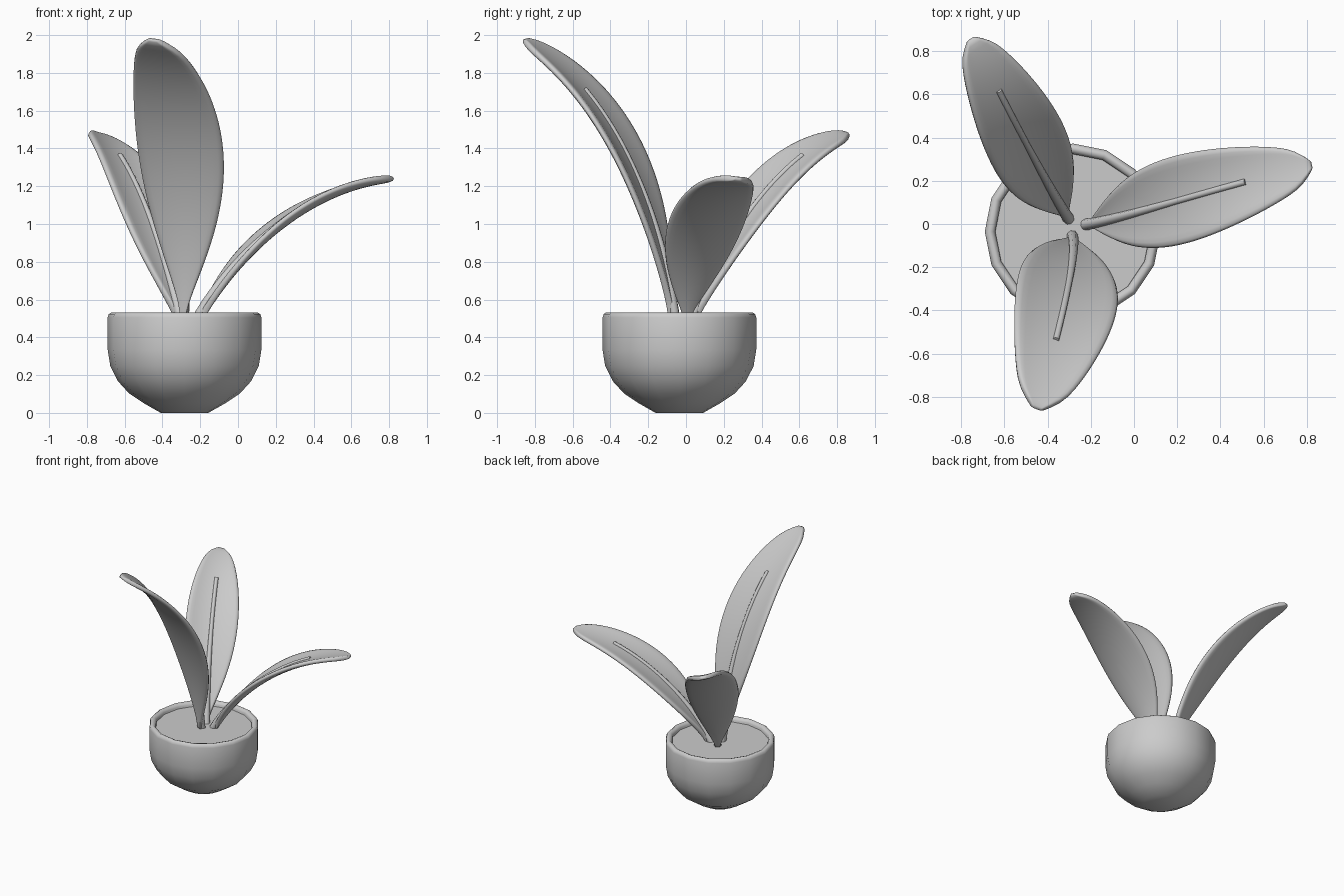
import bpy, math
from mathutils import Vector
from mathutils.geometry import interpolate_bezier

cube = bpy.data.objects.get("Cube")
if cube:
    bpy.data.objects.remove(cube)

grey = bpy.data.materials.new("plain grey")
grey.use_nodes = True
COLOUR = (0.6, 0.6, 0.6, 1)
grey.diffuse_color = COLOUR
grey.node_tree.nodes["Principled BSDF"].inputs["Base Color"].default_value = COLOUR


def add_object(name, data):
    obj = bpy.data.objects.new(name, data)
    bpy.context.collection.objects.link(obj)
    data.materials.append(grey)
    return obj


def add_mesh(name, verts, faces):
    mesh = bpy.data.meshes.new(name)
    mesh.from_pydata(verts, [], faces)
    mesh.shade_smooth()
    return add_object(name, mesh)


def lathe(name, profile, centre, sides=16):
    """Spin a (radius, height) profile around a vertical axis."""
    verts, faces = [], []
    for r, z in profile:
        for k in range(sides):
            a = math.tau * k / sides
            verts.append((centre[0] + r * math.cos(a), centre[1] + r * math.sin(a), z))
    for i in range(len(profile) - 1):
        for k in range(sides):
            a, b = i * sides + k, i * sides + (k + 1) % sides
            faces.append((a, b, b + sides, a + sides))
    faces.append(tuple(reversed(range(sides))))
    last = (len(profile) - 1) * sides
    faces.append(tuple(range(last, last + sides)))
    obj = add_mesh(name, verts, faces)
    obj.data.set_sharp_from_angle(angle=math.radians(50))
    return obj


# Bowl-shaped pot with a rounded rim, and the soil inside it
CENTRE = (-0.283, -0.035)
R = 0.407
bowl = [(R * math.sin(a), 0.335 - 0.335 * math.cos(a))
        for a in (math.radians(d) for d in (18, 32, 46, 60, 75, 90))]
bowl[0] = (bowl[0][0], 0.0)
rim = [(R, 0.505), (R - 0.006, 0.523), (R - 0.02, 0.532), (R - 0.037, 0.527),
       (R - 0.048, 0.51), (R - 0.05, 0.46)]
lathe("pot", bowl + rim, CENTRE)
lathe("soil", [(R - 0.045, 0.47), (R - 0.045, 0.495)], CENTRE)

STEPS, ACROSS = 22, 8


def leaf(name, path, side, half_width, taper, cup=0.035):
    """A cupped blade along a curve, with a raised midrib that becomes the stalk."""
    p0, p1, p2, p3 = (Vector(p) for p in path)
    line = interpolate_bezier(p0, p1, p2, p3, STEPS + 1)
    side = Vector(side).normalized()
    verts, faces, rib = [], [], []
    for i, c in enumerate(line):
        t = i / STEPS
        tangent = (line[min(i + 1, STEPS)] - line[max(i - 1, 0)]).normalized()
        across = (side - tangent * side.dot(tangent)).normalized()
        up = across.cross(tangent)
        if up.z < 0:
            up.negate()
        s = max(math.sin(math.pi * t ** taper), 0.0)
        w = half_width * max(s ** (1 - 0.55 * t), 0.07)
        for j in range(ACROSS + 1):
            u = 2 * j / ACROSS - 1
            verts.append(c + across * (w * u) + up * (cup * s * u * u))
        if t <= 0.8:
            rib.append((c + up * 0.016, 1.35 - 0.6 * min(t * 2, 1)))
    n = ACROSS + 1
    for i in range(STEPS):
        for j in range(ACROSS):
            a = i * n + j
            faces.append((a, a + 1, a + n + 1, a + n))
    blade = add_mesh(name, verts, faces)
    solid = blade.modifiers.new("thickness", "SOLIDIFY")
    solid.thickness, solid.offset = 0.034, 0
    blade.modifiers.new("round", "SUBSURF").levels = 1
    blade.modifiers["round"].render_levels = 1

    curve = bpy.data.curves.new(name + "_midrib", "CURVE")
    curve.dimensions = "3D"
    curve.bevel_depth, curve.bevel_resolution = 0.02, 2
    curve.use_fill_caps = True
    spline = curve.splines.new("POLY")
    spline.points.add(len(rib) - 1)
    for point, (co, radius) in zip(spline.points, rib):
        point.co = (*co, 1)
        point.radius = radius
    spline.use_smooth = True
    add_object(name + "_midrib", curve)


# Three leaves fanning out of the soil
leaf("tall_front_leaf",
     [(-0.29, -0.07, 0.48), (-0.27, -0.13, 0.95), (-0.30, -0.33, 1.65), (-0.45, -0.86, 1.98)],
     (0.95, -0.27, -0.17), 0.245, 1.3)
leaf("back_leaf",
     [(-0.31, 0.035, 0.48), (-0.41, 0.19, 0.88), (-0.57, 0.50, 1.37), (-0.755, 0.86, 1.48)],
     (0.86, 0.42, -0.27), 0.195, 1.1)
leaf("left_leaf",
     [(-0.21, 0.0, 0.48), (-0.03, 0.03, 0.82), (0.36, 0.16, 1.19), (0.825, 0.275, 1.24)],
     (0.26, -0.93, 0.1), 0.205, 1.1)
